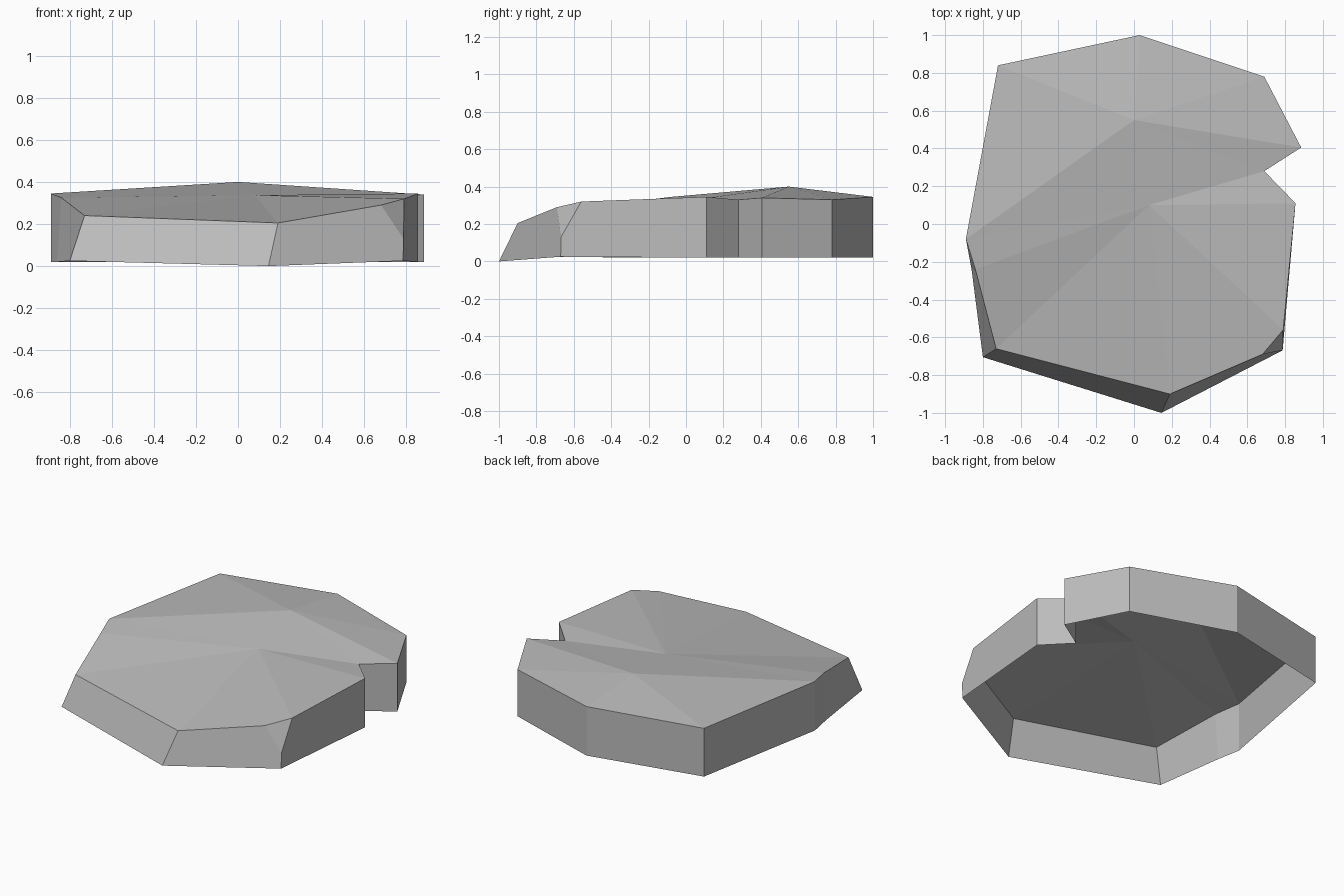
import bpy
import bmesh

if "Cube" in bpy.data.objects:
    bpy.data.objects.remove(bpy.data.objects["Cube"], do_unlink=True)

# One flat stone colour
stone = bpy.data.materials.new("stone grey")
stone.use_nodes = True
grey = (0.5, 0.5, 0.5, 1)
stone.diffuse_color = grey
bsdf = next(n for n in stone.node_tree.nodes if n.type == 'BSDF_PRINCIPLED')
bsdf.inputs["Base Color"].default_value = grey
bsdf.inputs["Roughness"].default_value = 0.9

BASE = 0.02
bm = bmesh.new()


def vert(x, y, z):
    return bm.verts.new((x, y, z))


# Rim of the slab, counter-clockwise; these points drop straight to the base
upright = [(0.855, 0.11, 0.345), (0.69, 0.28, 0.33), (0.885, 0.405, 0.34),
           (0.69, 0.78, 0.33), (0.03, 1.0, 0.345), (-0.72, 0.84, 0.34),
           (-0.89, -0.08, 0.345)]
rim = [vert(*p) for p in upright]
foot = [vert(x, y, BASE) for x, y, z in upright]

# Sloping front rim and its wider foot
side, corner_front, front_tip, left_front, left_bend = [
    vert(*p) for p in ((0.79, -0.56, 0.32), (0.68, -0.69, 0.29), (0.19, -0.9, 0.205),
                       (-0.73, -0.66, 0.24), (-0.84, -0.24, 0.325))]
bend_foot = vert(-0.86, -0.24, BASE)
left_foot = vert(-0.8, -0.705, 0.025)
tip_foot = vert(0.145, -1.0, 0)
corner_foot = vert(0.785, -0.67, 0.025)
corner_mid = vert(0.787, -0.668, 0.13)

# Upright walls around the back and the notch
for i in range(len(rim) - 1):
    bm.faces.new((foot[i], foot[i + 1], rim[i + 1], rim[i]))

# Left, front and right walls, with the chipped corner
for wall in ((foot[-1], bend_foot, left_bend, rim[-1]),
             (bend_foot, left_foot, left_front, left_bend),
             (left_foot, tip_foot, front_tip, left_front),
             (tip_foot, corner_foot, corner_mid, corner_front, front_tip),
             (corner_mid, side, corner_front),
             (corner_foot, foot[0], rim[0], side, corner_mid)):
    bm.faces.new(wall)

# Top: one fan around the rear peak, one around the crack's inner end
peak = vert(0, 0.55, 0.4)
crack = vert(0.08, 0.1, 0.337)


def fan(centre, ring):
    for a, b in zip(ring, ring[1:]):
        bm.faces.new((centre, a, b))


fan(peak, [crack] + rim[1:])
fan(crack, [rim[-1], left_bend, left_front, front_tip, corner_front,
            side, rim[0], rim[1]])
bm.faces.new((peak, rim[-1], crack))

# The underside stays open
mesh = bpy.data.meshes.new("stone_slab")
bm.to_mesh(mesh)
bm.free()
mesh.materials.append(stone)
slab = bpy.data.objects.new("stone_slab", mesh)
bpy.context.collection.objects.link(slab)
